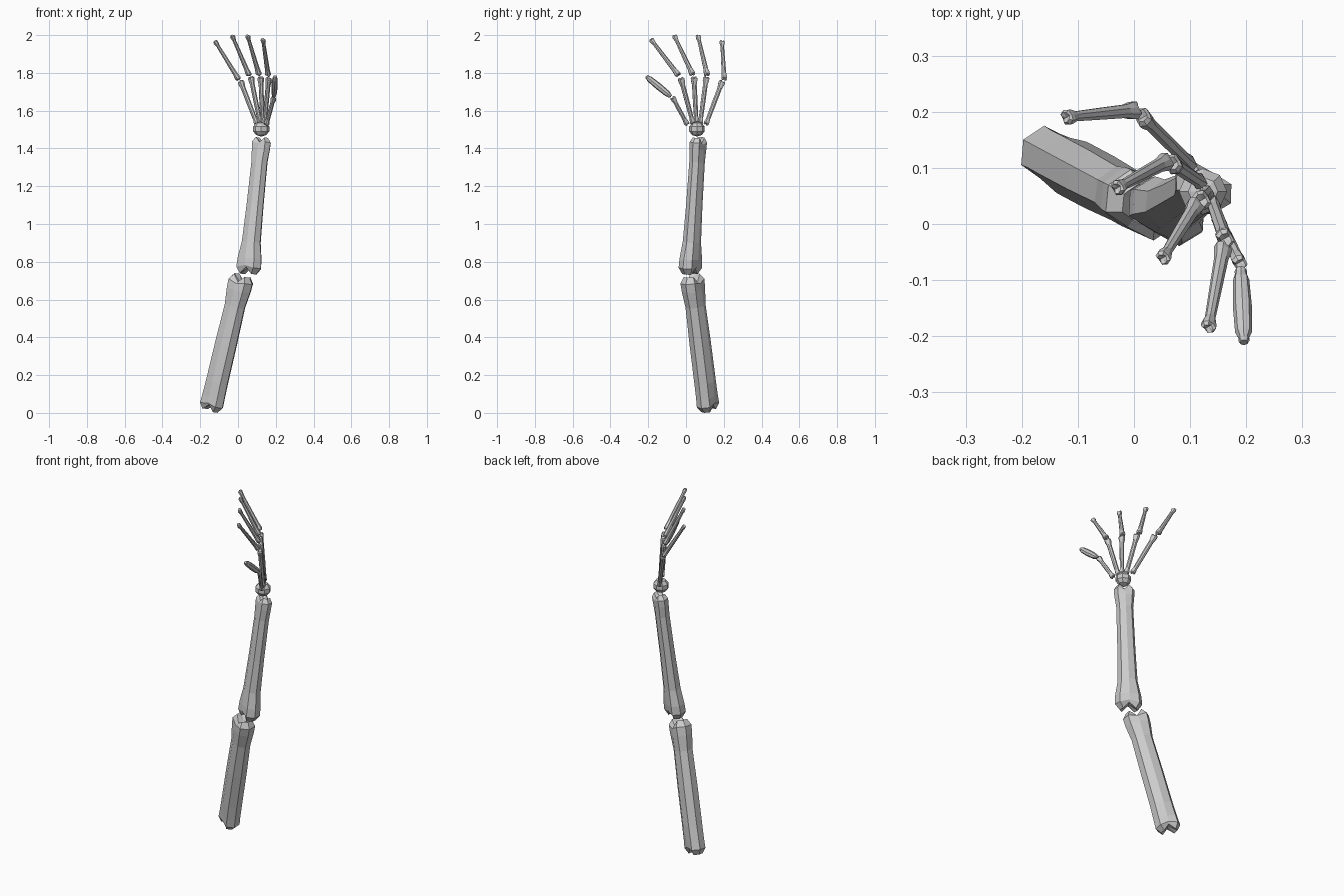
import bpy, bmesh
from math import cos, sin, pi
from mathutils import Vector

if "Cube" in bpy.data.objects:
    bpy.data.objects.remove(bpy.data.objects["Cube"])

SIDES = 8


def bone(name, p0, p1, across, end0, neck0, mid, neck1, end1, lobed=True):
    """Eight-sided long bone from p0 to p1; sizes are (width, depth)."""
    p0, p1 = Vector(p0), Vector(p1)
    axis = p1 - p0
    length = axis.length
    axis.normalize()
    u = Vector(across)
    u = (u - axis * u.dot(axis)).normalized()
    v = axis.cross(u)
    a, b = end0[0], end1[0]
    pinch = 0.8 if lobed else 1.0
    groove = 0.24 if lobed else -0.02
    # rings: distance, size, scale, centre pinch, groove depth along the axis
    rings = [(0, end0, 0.66, pinch, groove * a),
             (0.22 * a, end0, 1.0, pinch, 0.08 * a),
             (0.55 * a, end0, 0.97, pinch + 0.08, 0),
             (1.15 * a, neck0, 1, 1, 0),
             (0.5 * length, mid, 1, 1, 0),
             (length - 1.15 * b, neck1, 1, 1, 0),
             (length - 0.55 * b, end1, 0.97, pinch + 0.08, 0),
             (length - 0.22 * b, end1, 1.0, pinch, -0.08 * b),
             (length, end1, 0.66, pinch, -groove * b)]
    bm = bmesh.new()
    loops = []
    for dist, (w, d), scale, pin, cut in rings:
        loop = []
        for i in range(SIDES):
            t = 2 * pi * i / SIDES
            middle = i in (2, 6)
            depth = d * 0.5 * scale * (pin if middle else 1.06)
            along = dist + (cut if middle else 0)
            loop.append(bm.verts.new(p0 + axis * along
                                     + u * (cos(t) * w * 0.5 * scale)
                                     + v * (sin(t) * depth)))
        loops.append(loop)
    for la, lb in zip(loops, loops[1:]):
        for i in range(SIDES):
            j = (i + 1) % SIDES
            bm.faces.new((la[i], la[j], lb[j], lb[i]))
    # grooved end caps
    for loop, pos in ((loops[0], groove * a), (loops[-1], length - groove * b)):
        c = bm.verts.new(p0 + axis * pos)
        for i in range(SIDES):
            bm.faces.new((loop[i], loop[(i + 1) % SIDES], c))
    bmesh.ops.recalc_face_normals(bm, faces=bm.faces)
    me = bpy.data.meshes.new(name)
    bm.to_mesh(me)
    bm.free()
    bpy.context.collection.objects.link(bpy.data.objects.new(name, me))


# arm bones
ARM = (0.85, -0.5, 0)
bone("upper_arm_bone", (-0.147, 0.12, 0.012), (0.022, 0.03, 0.728), ARM,
     (0.138, 0.108), (0.128, 0.106), (0.125, 0.106), (0.118, 0.1), (0.145, 0.118))
bone("forearm_bone", (0.053, 0.02, 0.735), (0.127, 0.067, 1.458), ARM,
     (0.148, 0.108), (0.108, 0.09), (0.098, 0.08), (0.092, 0.076), (0.112, 0.08))

# wrist
bpy.ops.mesh.primitive_uv_sphere_add(segments=8, ring_count=5, radius=0.5,
                                     location=(0.123, 0.058, 1.503))
wrist = bpy.context.object
wrist.name = "wrist_bone"
wrist.scale = (0.09, 0.086, 0.08)

# hand: palm bone start/end, finger bone start/end
HAND = (0.5, -0.87, 0)
digits = {
    "index": ((0.14, 0.038, 1.53), (0.163, -0.028, 1.775),
              (0.16, -0.038, 1.785), (0.132, -0.187, 1.98)),
    "middle": ((0.13, 0.055, 1.535), (0.12, 0.042, 1.78),
               (0.112, 0.037, 1.788), (0.05, -0.063, 2.0)),
    "ring": ((0.118, 0.075, 1.53), (0.068, 0.108, 1.78),
             (0.06, 0.113, 1.785), (-0.032, 0.063, 2.0)),
    "little": ((0.102, 0.105, 1.525), (0.013, 0.193, 1.758),
               (0.005, 0.203, 1.763), (-0.123, 0.19, 1.97)),
}
knob, slim = (0.034, 0.03), (0.022, 0.021)
for name, (a, b, c, d) in digits.items():
    bone(name + "_palm_bone", a, b, HAND, (0.03, 0.028), (0.024, 0.022),
         (0.026, 0.024), (0.026, 0.024), (0.037, 0.033))
    bone(name + "_finger_bone", c, d, HAND, knob, (0.026, 0.024),
         (0.023, 0.021), (0.019, 0.018), (0.029, 0.025))

# thumb
bone("thumb_palm_bone", (0.15, 0.008, 1.525), (0.19, -0.072, 1.672), HAND,
     (0.03, 0.028), slim, (0.023, 0.022), slim, (0.032, 0.028))
bone("thumb_finger_bone", (0.19, -0.08, 1.675), (0.196, -0.211, 1.782), (1, 0, 0),
     (0.022, 0.024), (0.029, 0.033), (0.034, 0.037), (0.03, 0.032), (0.02, 0.022),
     lobed=False)
